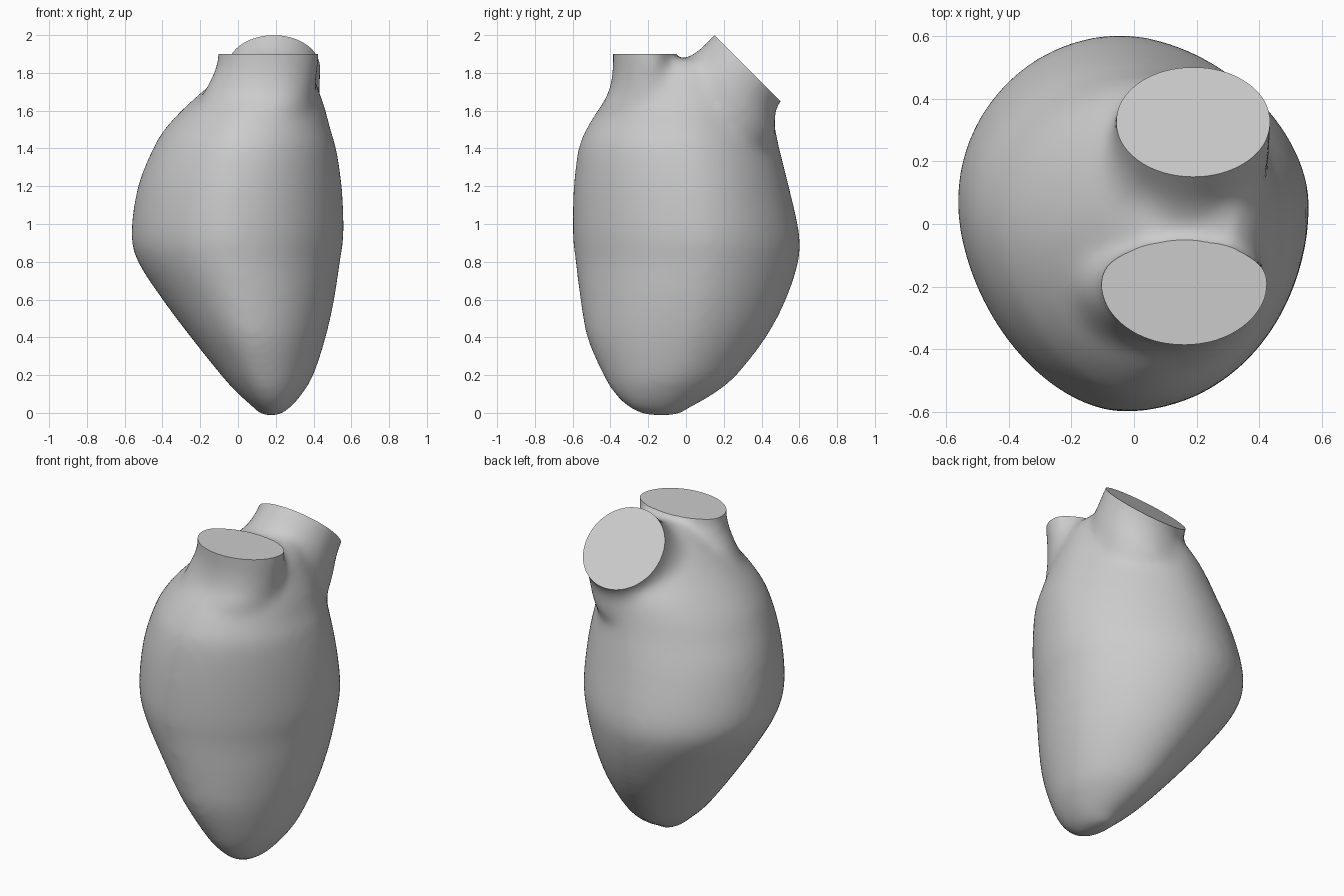
import bpy, bmesh, math
from mathutils import Matrix, Vector

if "Cube" in bpy.data.objects:
    bpy.data.objects.remove(bpy.data.objects["Cube"])

SIDES = 64
ANGLES = [2 * math.pi * i / SIDES for i in range(SIDES)]


def spline(rows, steps=5):
    """Smoothly interpolate rows of section parameters."""
    out = []
    for i in range(len(rows) - 1):
        a, b, c, d = (rows[min(max(i + k, 0), len(rows) - 1)] for k in (-1, 0, 1, 2))
        for s in range(steps):
            t = s / steps
            out.append([q + t / 2 * (r - p + t * (2 * p - 5 * q + 4 * r - u
                        + t * (3 * (q - r) + u - p))) for p, q, r, u in zip(a, b, c, d)])
    return out + [list(rows[-1])]


def loft(bm, rings):
    """Skin closed rings of points and cap both ends."""
    loops = [[bm.verts.new(p) for p in ring] for ring in rings]
    for lo, hi in zip(loops, loops[1:]):
        for i in range(SIDES):
            j = (i + 1) % SIDES
            bm.faces.new((lo[i], lo[j], hi[j], hi[i]))
    bm.faces.new(loops[0][::-1])
    bm.faces.new(loops[-1])


def oval(z, left, right, front, back, cx, cy, flat=1.0):
    """Four quarter ellipses; flat above 1 pulls in two opposite corners."""
    ring = []
    for a in ANGLES:
        c, s = math.cos(a), math.sin(a)
        power = flat if c * s > 0 else 1
        u, v = abs(c) ** power, abs(s) ** power
        ring.append((cx + u * ((right if c > 0 else left) - cx),
                     cy + v * ((back if s > 0 else front) - cy), z))
    return ring


def disc(x, y, z, rx, ry, tilt):
    """Ellipse leaning backwards by tilt degrees."""
    m = Matrix.Translation((x, y, z)) @ Matrix.Rotation(math.radians(-tilt), 4, 'X')
    return [m @ Vector((rx * math.cos(a), ry * math.sin(a), 0)) for a in ANGLES]


bm = bmesh.new()

# Main chamber: z, x range, y range, centre x, centre y
chamber = [
    (-0.015, 0.12, 0.22, -0.22, -0.04, 0.17, -0.12),
    (0.03, 0.08, 0.28, -0.31, 0.03, 0.17, -0.12),
    (0.10, 0.00, 0.34, -0.38, 0.15, 0.15, -0.10),
    (0.20, -0.09, 0.40, -0.44, 0.27, 0.12, -0.06),
    (0.40, -0.25, 0.465, -0.525, 0.425, 0.07, 0.00),
    (0.60, -0.40, 0.51, -0.56, 0.53, 0.02, 0.04),
    (0.80, -0.53, 0.54, -0.585, 0.595, -0.03, 0.07),
    (0.95, -0.565, 0.56, -0.60, 0.60, -0.04, 0.07),
    (1.20, -0.53, 0.55, -0.595, 0.545, -0.01, 0.04),
    (1.40, -0.45, 0.52, -0.57, 0.495, 0.03, 0.00),
    (1.50, -0.39, 0.49, -0.53, 0.475, 0.05, 0.00),
    (1.60, -0.30, 0.465, -0.47, 0.45, 0.07, 0.00),
    (1.70, -0.19, 0.43, -0.40, 0.40, 0.12, 0.00),
    (1.80, -0.07, 0.39, -0.33, 0.30, 0.15, 0.00),
    (1.87, 0.03, 0.33, -0.25, 0.18, 0.17, 0.00),
]
loft(bm, [oval(*r, flat=1.13) for r in spline(chamber)])

# Front neck, upright and flaring into the shoulder
front_neck = [
    (1.45, -0.22, 0.36, -0.45, 0.00, 0.14, -0.15),
    (1.60, -0.22, 0.40, -0.455, 0.00, 0.15, -0.16),
    (1.70, -0.18, 0.41, -0.41, -0.01, 0.16, -0.17),
    (1.80, -0.13, 0.42, -0.39, -0.03, 0.16, -0.18),
    (1.88, -0.11, 0.43, -0.388, -0.06, 0.16, -0.18),
    (2.05, -0.115, 0.435, -0.39, -0.07, 0.16, -0.18),
]
loft(bm, [oval(*r) for r in spline(front_neck)])

# Back neck, curving backwards: centre, radii, tilt
back_neck = [
    (0.13, 0.17, 1.40, 0.27, 0.25, 10),
    (0.155, 0.225, 1.65, 0.275, 0.305, 35),
    (0.18, 0.272, 1.750, 0.255, 0.264, 41),
    (0.19, 0.325, 1.825, 0.248, 0.249, 45),
    (0.19, 0.45, 1.95, 0.252, 0.252, 45),
]
loft(bm, [disc(*r) for r in spline(back_neck)])

mesh = bpy.data.meshes.new("heart_chamber")
bm.to_mesh(mesh)
bm.free()
body = bpy.data.objects.new("heart_chamber", mesh)
bpy.context.collection.objects.link(body)


def cutter(name, centre, size, tilt=0):
    bpy.ops.mesh.primitive_cube_add(size=1, location=centre, rotation=(math.radians(-tilt), 0, 0))
    ob = bpy.context.object
    ob.name = name
    ob.scale = size
    ob.hide_render = True
    return ob


# Blend the parts together, then slice both necks flat
remesh = body.modifiers.new("blend", 'REMESH')
remesh.mode = 'VOXEL'
remesh.voxel_size = 0.022
soften = body.modifiers.new("soften", 'SMOOTH')
soften.factor = 0.5
soften.iterations = 22
cutters = [cutter("front_neck_cutter", (0, -0.49, 2.15), (2, 1, 0.5)),
           cutter("back_neck_cutter", (0.19, 0.325 + 0.1768, 1.825 + 0.1768), (1, 1, 0.5), 45)]
for c in cutters:
    cut = body.modifiers.new(c.name, 'BOOLEAN')
    cut.operation = 'DIFFERENCE'
    cut.solver = 'EXACT'
    cut.object = c

bpy.ops.object.select_all(action='DESELECT')
body.select_set(True)
bpy.context.view_layer.objects.active = body
bpy.ops.object.convert(target='MESH')
for c in cutters:
    bpy.data.objects.remove(c)

# Single plain grey
grey = bpy.data.materials.new("plain_grey")
grey.use_nodes = True
colour = (0.6, 0.6, 0.6, 1)
grey.diffuse_color = colour
grey.node_tree.nodes["Principled BSDF"].inputs["Base Color"].default_value = colour
body.data.materials.clear()
body.data.materials.append(grey)
bpy.ops.object.shade_smooth_by_angle(angle=math.radians(40))
